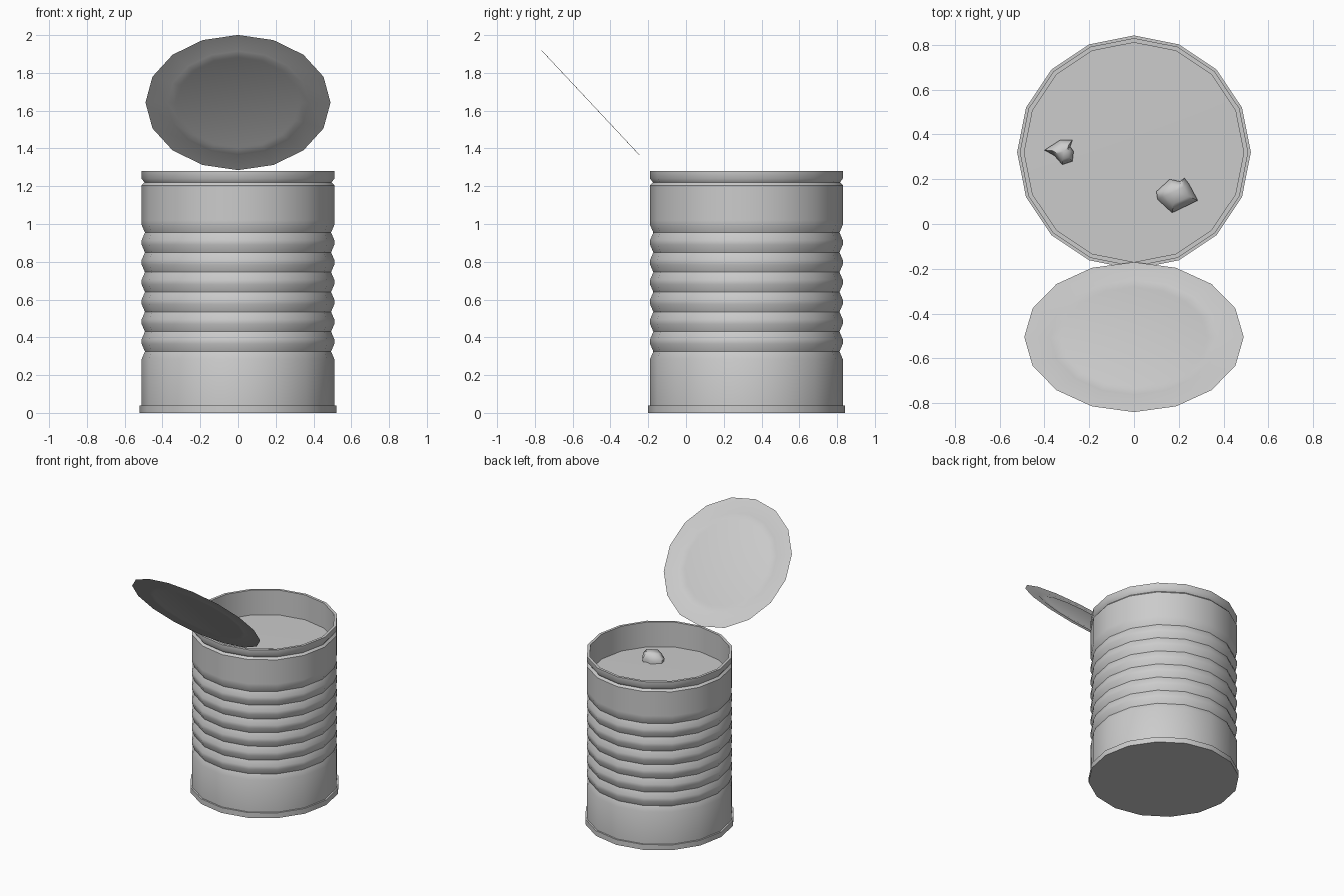
import bpy, bmesh, math

if "Cube" in bpy.data.objects:
    bpy.data.objects.remove(bpy.data.objects["Cube"])

SIDES = 16
CAN_Y = 0.32


def finish(name, bm, angle=40):
    bmesh.ops.recalc_face_normals(bm, faces=bm.faces)
    mesh = bpy.data.meshes.new(name)
    bm.to_mesh(mesh)
    bm.free()
    for p in mesh.polygons:
        p.use_smooth = True
    mesh.set_sharp_from_angle(angle=math.radians(angle))
    obj = bpy.data.objects.new(name, mesh)
    bpy.context.collection.objects.link(obj)
    return obj


def skin(bm, rings):
    for a, b in zip(rings, rings[1:]):
        for i in range(len(a)):
            j = (i + 1) % len(a)
            bm.faces.new((a[i], a[j], b[j], b[i]))


def lathe(name, profile, cap_start=False, cap_end=False, angle=40):
    """Sweep (radius, z) points around z with a fixed number of sides."""
    bm = bmesh.new()
    rings = [[bm.verts.new((r * math.cos(2 * math.pi * i / SIDES),
                            r * math.sin(2 * math.pi * i / SIDES), z))
              for i in range(SIDES)] for r, z in profile]
    skin(bm, rings)
    if cap_start:
        bm.faces.new(rings[0])
    if cap_end:
        bm.faces.new(rings[-1])
    return finish(name, bm, angle)


# Can: bottom rim, ribbed wall, top rim and inside wall in one profile
R = 0.51
FOOD_Z = 1.09
profile = [(0.522, 0), (0.522, 0.04), (R, 0.04), (R, 0.285)]
step = 0.105
for k in range(7):
    z = 0.285 + k * step
    profile += [(0.493, z + 0.04), (R, z + 0.08), (R, z + step)]
profile += [(R, 1.205), (0.495, 1.22), (R, 1.24), (R, 1.28),
            (0.49, 1.28), (0.49, FOOD_Z - 0.02)]
can = lathe("can_body", profile, cap_start=True)
can.location.y = CAN_Y

# Food surface inside the can
food = lathe("food_surface", [(0.49, FOOD_Z), (0.25, FOOD_Z + 0.003)], cap_end=True)
food.location.y = CAN_Y

# Opened lid with a shallow raised ring, tilted forward from the hinge
lid = lathe("lid", [(0.49, 0), (0.385, 0), (0.375, 0.002), (0.335, 0.002), (0.325, 0)],
            cap_end=True)
lid.location = (0, -0.505, 1.643)
lid.rotation_euler.x = math.radians(133.1)


# Lumps of food poking through the surface
def chunk(name, outline, height):
    bm = bmesh.new()
    cx = sum(p[0] for p in outline) / len(outline)
    cy = sum(p[1] for p in outline) / len(outline)
    rings = [[bm.verts.new((cx + (x - cx) * s, cy + (y - cy) * s, FOOD_Z + z))
              for x, y in outline]
             for s, z in ((0.9, -0.02), (1.0, height * 0.35), (0.6, height * 0.9))]
    skin(bm, rings)
    top = bm.verts.new((cx, cy, FOOD_Z + height))
    last = rings[-1]
    for i in range(len(last)):
        bm.faces.new((last[i], last[(i + 1) % len(last)], top))
    return finish(name, bm, 50)


chunk("large_chunk", [(0.10, 0.145), (0.16, 0.2), (0.205, 0.19), (0.225, 0.205),
                      (0.245, 0.18), (0.285, 0.105), (0.17, 0.05), (0.105, 0.11)], 0.075)
chunk("small_chunk", [(-0.40, 0.33), (-0.33, 0.375), (-0.275, 0.375), (-0.285, 0.345),
                      (-0.27, 0.325), (-0.275, 0.28), (-0.32, 0.265), (-0.355, 0.305)], 0.06)
